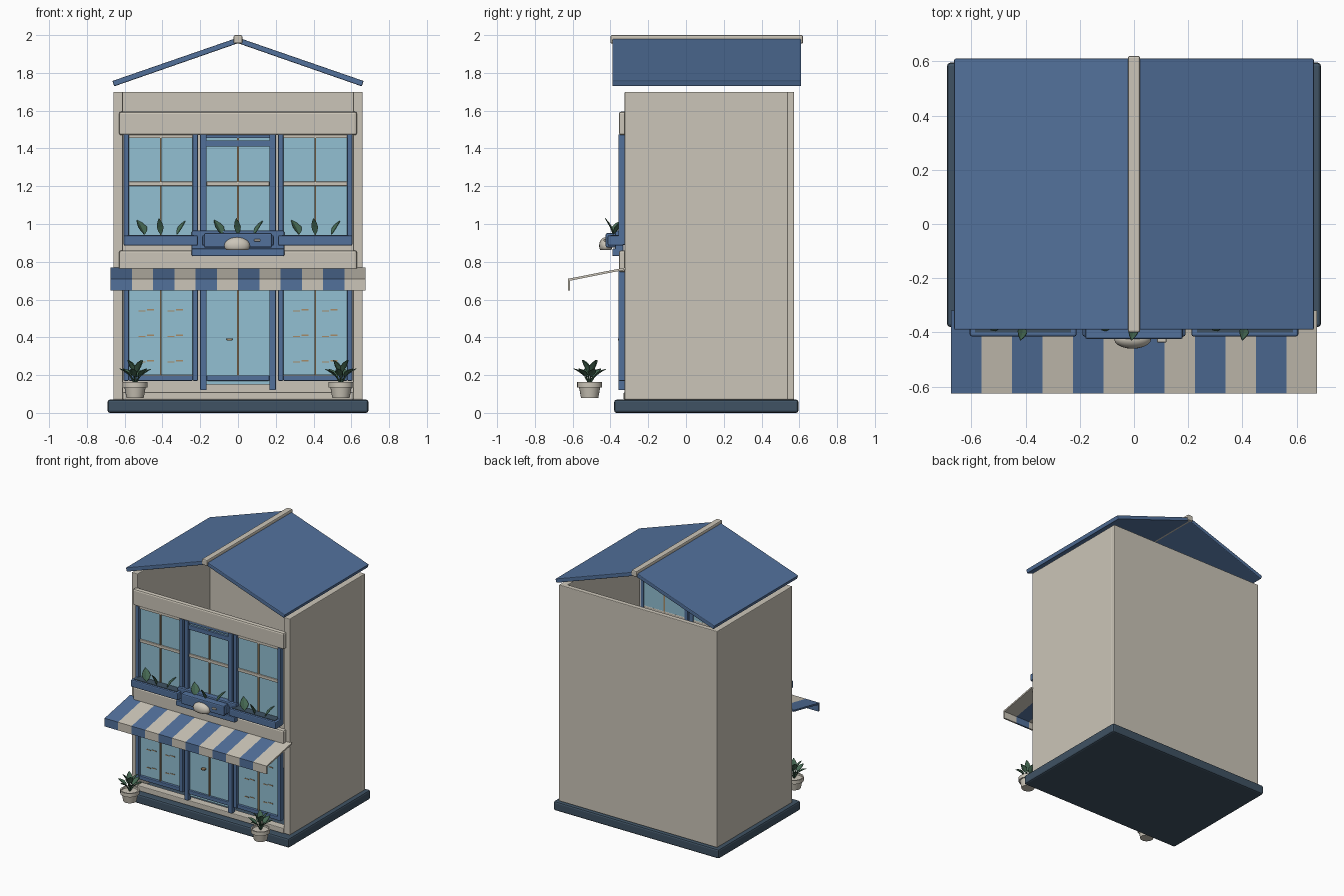
import bpy, bmesh, math
from mathutils import Vector, Matrix

if "Cube" in bpy.data.objects:
    bpy.data.objects.remove(bpy.data.objects["Cube"])


def material(name, rgb):
    m = bpy.data.materials.new(name)
    m.diffuse_color = (*rgb, 1)
    m.use_nodes = True
    m.node_tree.nodes["Principled BSDF"].inputs["Base Color"].default_value = m.diffuse_color
    return m


BLUE = material("blue_paint", (0.085, 0.165, 0.33))
CREAM = material("cream_plaster", (0.60, 0.56, 0.48))
GLASS = material("window_glass", (0.29, 0.53, 0.65))
SLATE = material("slate", (0.05, 0.085, 0.125))
GREEN = material("leaf_green", (0.06, 0.14, 0.085))
TAN = material("tan_wood", (0.38, 0.26, 0.14))


def finish(bm, name, mat):
    bmesh.ops.recalc_face_normals(bm, faces=bm.faces)
    me = bpy.data.meshes.new(name)
    bm.to_mesh(me)
    bm.free()
    ob = bpy.data.objects.new(name, me)
    bpy.context.collection.objects.link(ob)
    me.materials.append(mat)
    return ob


def bevel(ob, width):
    mod = ob.modifiers.new("bevel", 'BEVEL')
    mod.width = width
    mod.segments = 2
    mod.limit_method = 'ANGLE'


def box(name, x, y, z, mat, r=0.0):
    """Box from (min, max) ranges with an optional rounded edge."""
    bm = bmesh.new()
    size = [b - a for a, b in (x, y, z)]
    mid = [(a + b) / 2 for a, b in (x, y, z)]
    bmesh.ops.create_cube(bm, size=1, matrix=Matrix.Translation(mid) @ Matrix.Diagonal((*size, 1)))
    ob = finish(bm, name, mat)
    if r:
        bevel(ob, r)
    return ob


def extrude_y(name, outline, y, mat, r=0.0):
    """Profile in xz pulled along y."""
    bm = bmesh.new()
    f = bm.faces.new([bm.verts.new((px, y[0], pz)) for px, pz in outline])
    ext = bmesh.ops.extrude_face_region(bm, geom=[f])
    bmesh.ops.translate(bm, verts=[v for v in ext["geom"] if isinstance(v, bmesh.types.BMVert)],
                        vec=(0, y[1] - y[0], 0))
    ob = finish(bm, name, mat)
    if r:
        bevel(ob, r)
    return ob


def add_leaf(bm, base, azimuth, tilt, length, width):
    """Folded oval leaf: two rows of quads meeting at the midrib."""
    rot = Matrix.Translation(base) @ Matrix.Rotation(azimuth, 4, 'Z') @ Matrix.Rotation(-tilt, 4, 'Y')
    rows = []
    for t, w in ((0, .08), (.2, .7), (.45, 1), (.75, .65), (1, .04)):
        droop = -0.15 * length * t * t
        rows.append([bm.verts.new(rot @ Vector((t * length, s * w * width / 2,
                     droop + abs(s) * w * width * 0.15))) for s in (-1, 0, 1)])
    for a, b in zip(rows, rows[1:]):
        for i in (0, 1):
            bm.faces.new((a[i], a[i + 1], b[i + 1], b[i]))


def thicken(ob, t):
    mod = ob.modifiers.new("thickness", 'SOLIDIFY')
    mod.thickness = t


# Shell: base slab, walls, open gables
box("base_slab", (-.69, .69), (-.38, .595), (0, .07), SLATE, .012)
for s, side in ((-1, "left"), (1, "right")):
    box(side + "_wall", sorted((s * .61, s * .66)), (-.325, .54), (.07, 1.70), CREAM, .005)
box("back_wall", (-.66, .66), (.535, .572), (.07, 1.70), CREAM, .005)
box("front_sill", (-.61, .61), (-.33, -.27), (.07, .11), CREAM, .005)

# Horizontal facade bands
box("upper_band", (-.63, .63), (-.355, -.315), (1.47, 1.595), CREAM, .012)
box("middle_band", (-.63, .63), (-.355, -.315), (.745, .86), CREAM, .012)

# Roof slabs and ridge cap
a = math.atan2(.23, .66)
nx, nz = .015 * math.sin(a), .015 * math.cos(a)
for s, side in ((-1, "left"), (1, "right")):
    extrude_y(side + "_roof", [(0, 1.987), (s * (.66 + nx), 1.743 + nz),
              (s * (.66 - nx), 1.743 - nz), (0, 1.957)], (-.39, .61), BLUE, .005)
box("ridge_cap", (-.023, .023), (-.40, .62), (1.955, 2.0), CREAM, .008)

# Windows and door: two floors by three bays
for bay, cx in (("left", -.409), ("center", 0), ("right", .409)):
    mid = bay == "center"
    h = .20 if mid else .197
    post = .034 if mid else .028
    for floor in ("lower", "upper"):
        up = floor == "upper"
        z0, z1 = (.89, 1.475) if up else (.12 if mid else .17, .76)
        name = f"{floor}_{bay}"
        for s, side in ((-1, "left"), (1, "right")):
            box(f"{name}_{side}_post", sorted((cx + s * h, cx + s * (h - post))),
                (-.358, -.32), (z0, z1), BLUE, .005)
        inner = (cx - h + post, cx + h - post)
        box(name + "_glass", inner, (-.336, -.326), (z0 + .03, 1.46 if up else .75), GLASS)
        box(name + "_mullion", (cx - .005, cx + .005), (-.344, -.325),
            (.93 if up else .19, 1.46 if up else .75), TAN)
        if up:
            box(name + "_crossbar", inner, (-.346, -.325), (1.202, 1.224), CREAM, .003)
            box(name + "_head", inner, (-.345, -.325), (1.455, 1.475), BLUE if mid else CREAM)
        else:
            box(name + "_bottom_rail", inner, (-.352, -.325), (.17, .198), BLUE, .004)
            if not mid:
                # Shelf edges showing through the shop glass
                for z in (.27, .405, .54):
                    for k, dx in enumerate((-.10, -.055, .055, .10)):
                        box(f"{bay}_shelf_edge", (cx + dx - .018, cx + dx + .018), (-.339, -.33),
                            (z + .006 * (k % 2) - .003, z + .006 * (k % 2) + .003), TAN)
box("upper_center_top_rail", (-.17, .17), (-.352, -.325), (1.41, 1.443), BLUE, .004)
box("door_handle", (-.06, -.03), (-.36, -.335), (.383, .395), TAN, .003)

# Window boxes with leaves
for bay, cx in (("left", -.409), ("center", 0), ("right", .409)):
    h = .19 if bay == "center" else .197
    box(bay + "_planter", (cx - h, cx + h), (-.415, -.33), (.885, .94), BLUE, .008)
    box(bay + "_planter_soil", (cx - h + .02, cx + h - .02), (-.40, -.34), (.935, .943), SLATE)
    bm = bmesh.new()
    for dx, az, tilt, w in ((-.085, 2.3, 1.05, .06), (0, 4.5, 1.25, .035), (.085, .8, 1.0, .03)):
        add_leaf(bm, (cx + dx, -.385, .945), az, tilt, .095, w)
    thicken(finish(bm, bay + "_planter_leaves", GREEN), .003)

# Raised central panel with a domed ornament
box("panel_back", (-.245, .245), (-.375, -.33), (.83, .965), BLUE, .008)
box("panel_front", (-.18, .18), (-.425, -.37), (.875, .952), BLUE, .008)
box("panel_lower_lip", (-.245, .245), (-.39, -.34), (.83, .87), BLUE, .006)
bm = bmesh.new()
bmesh.ops.create_uvsphere(bm, u_segments=20, v_segments=12, radius=1,
                          matrix=Matrix.Translation((-.005, -.425, .885)) @ Matrix.Diagonal((.068, .035, .045, 1)))
for v in bm.verts:
    v.co.z = max(v.co.z, .862)
orn = finish(bm, "dome_ornament", CREAM)
orn.data.shade_smooth()
box("ornament_end", (.085, .12), (-.437, -.42), (.908, .920), CREAM, .004)

# Striped awning: sloped sheet with a hanging front edge
W = 1.35 / 12
for i in range(12):
    x0 = -.675 + i * W
    bm = bmesh.new()
    path = [(-.32, .77), (-.625, .71), (-.625, .648), (-.613, .648), (-.613, .70), (-.32, .758)]
    ends = [[bm.verts.new((x, y, z)) for y, z in path] for x in (x0, x0 + W)]
    bm.faces.new(ends[0])
    bm.faces.new(ends[1])
    for j in range(6):
        k = (j + 1) % 6
        bm.faces.new((ends[0][j], ends[0][k], ends[1][k], ends[1][j]))
    finish(bm, f"awning_stripe_{i + 1}", CREAM if i % 2 else BLUE)

# Potted plants on both sides of the entrance
for s, side in ((-1, "left"), (1, "right")):
    px, py = s * .545, -.51
    prof = [(0, .08), (.046, .08), (.056, .135), (.066, .135), (.066, .163), (.056, .163), (.054, .152), (0, .152)]
    bm = bmesh.new()
    vs = [bm.verts.new((r, 0, z)) for r, z in prof]
    es = [bm.edges.new(p) for p in zip(vs, vs[1:])]
    bmesh.ops.spin(bm, geom=vs + es, axis=(0, 0, 1), cent=(0, 0, 0), steps=24, angle=2 * math.pi)
    bmesh.ops.remove_doubles(bm, verts=bm.verts, dist=.0005)
    bmesh.ops.translate(bm, verts=bm.verts, vec=(px, py, 0))
    pot = finish(bm, side + "_pot", CREAM)
    pot.data.shade_smooth()
    bpy.context.view_layer.objects.active = pot
    pot.select_set(True)
    bpy.ops.object.shade_smooth_by_angle(angle=math.radians(35))
    pot.select_set(False)
    # Leaves on short stems, outer ring low and inner ring high
    leaves, stems = bmesh.new(), bmesh.new()
    for n, r, z, tilt, off in ((6, .025, .19, .75, .3), (4, .012, .215, 1.15, .7)):
        for k in range(n):
            az = off + k * 2 * math.pi / n
            tip = Vector((px + r * math.cos(az), py + r * math.sin(az), z))
            root = Vector((px, py, .15))
            add_leaf(leaves, tip, az, tilt, .075, .042)
            d = tip - root
            m = Matrix.Translation((tip + root) / 2) @ d.to_track_quat('Z', 'Y').to_matrix().to_4x4()
            bmesh.ops.create_cone(stems, segments=6, radius1=.004, radius2=.003, depth=d.length,
                                  cap_ends=True, matrix=m)
    thicken(finish(leaves, side + "_pot_leaves", GREEN), .003)
    finish(stems, side + "_pot_stems", GREEN)
